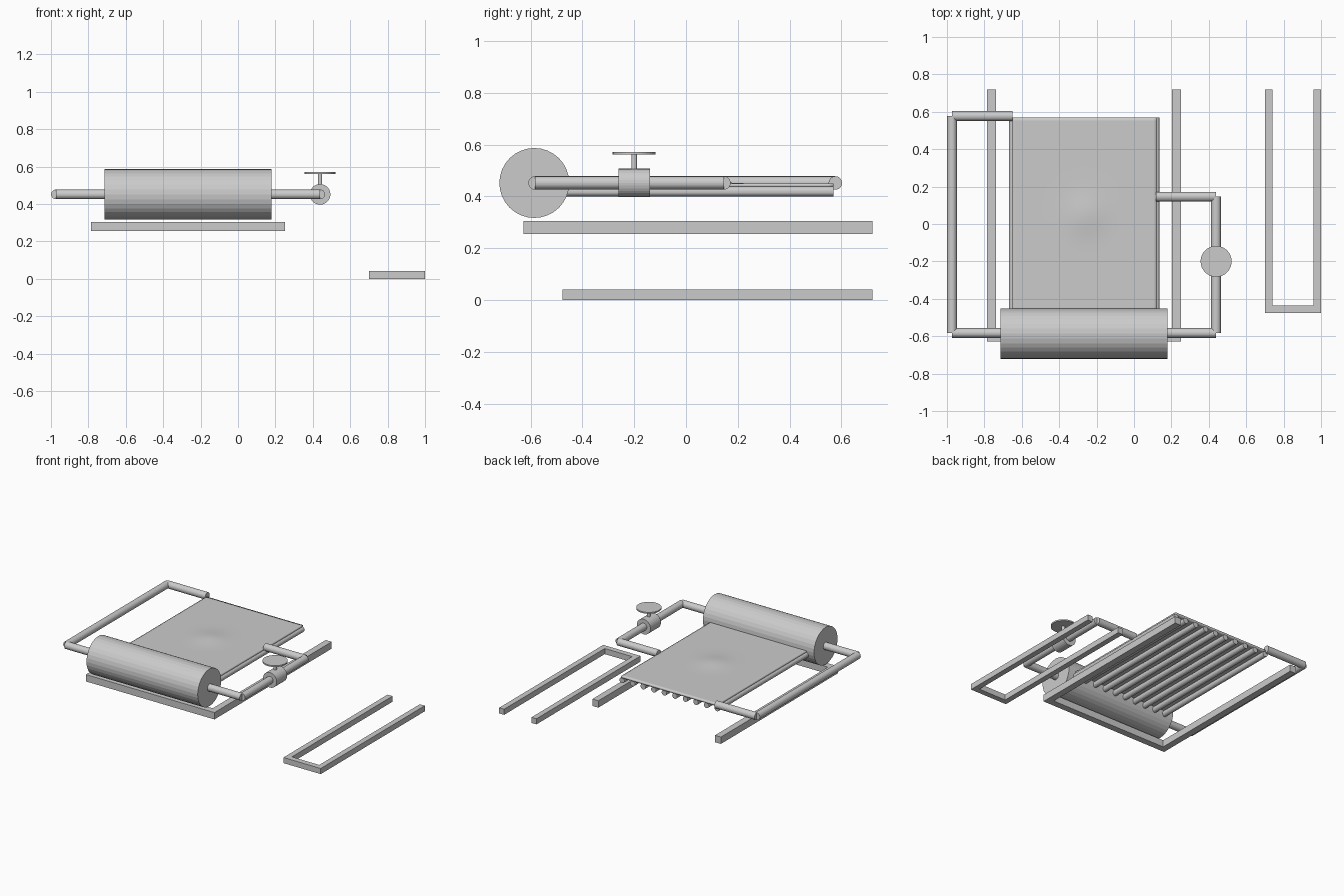
import bpy, bmesh, math
from mathutils import Vector

if "Cube" in bpy.data.objects:
    bpy.data.objects.remove(bpy.data.objects["Cube"])


def finish(name, bm):
    bmesh.ops.recalc_face_normals(bm, faces=bm.faces[:])
    me = bpy.data.meshes.new(name)
    bm.to_mesh(me)
    bm.free()
    ob = bpy.data.objects.new(name, me)
    bpy.context.collection.objects.link(ob)
    return ob


def rod(name, a, b, r, sides=32):
    """Capped cylinder between two points."""
    a, b = Vector(a), Vector(b)
    d = b - a
    bm = bmesh.new()
    bmesh.ops.create_cone(bm, cap_ends=True, segments=sides, radius1=r, radius2=r, depth=d.length)
    bmesh.ops.rotate(bm, verts=bm.verts, matrix=Vector((0, 0, 1)).rotation_difference(d).to_matrix())
    bmesh.ops.translate(bm, verts=bm.verts, vec=(a + b) / 2)
    return finish(name, bm)


def u_frame(name, x0, x1, y0, y1, z0, z1, w):
    """Flat U-shaped frame, open at the back."""
    pts = [(x0, y0), (x1, y0), (x1, y1), (x1 - w, y1),
           (x1 - w, y0 + w), (x0 + w, y0 + w), (x0 + w, y1), (x0, y1)]
    bm = bmesh.new()
    face = bm.faces.new([bm.verts.new((x, y, z0)) for x, y in pts])
    ext = bmesh.ops.extrude_face_region(bm, geom=[face])
    top = [v for v in ext["geom"] if isinstance(v, bmesh.types.BMVert)]
    bmesh.ops.translate(bm, verts=top, vec=(0, 0, z1 - z0))
    return finish(name, bm)


Z = 0.452      # height of the pipework
R = 0.026      # pipe radius

# Support frames
u_frame("upper_frame", -0.785, 0.25, -0.628, 0.72, 0.255, 0.305, 0.048)
u_frame("ground_frame", 0.70, 1.0, -0.477, 0.72, 0.0, 0.041, 0.04)

# Storage tank
rod("tank", (-0.715, -0.586, Z), (0.18, -0.586, Z), 0.135)

# Pipe loops on either side of the tank
paths = {
    "left_pipe": [(-0.70, -0.583), (-0.973, -0.583), (-0.973, 0.577), (-0.65, 0.577)],
    "right_pipe": [(0.17, -0.583), (0.439, -0.583), (0.439, 0.146), (0.118, 0.146)],
}
for name, p in paths.items():
    for i in range(3):
        rod(f"{name}_{i + 1}", (*p[i], Z), (*p[i + 1], Z), R)

# Valve with stem and hand wheel
rod("valve_body", (0.439, -0.26, Z), (0.439, -0.14, Z), 0.055)
rod("valve_stem", (0.439, -0.2, 0.48), (0.439, -0.2, 0.566), 0.011)
rod("valve_wheel", (0.439, -0.2, 0.562), (0.439, -0.2, 0.572), 0.083)

# Collector plate with a soft bulge in the middle
bm = bmesh.new()
bmesh.ops.create_grid(bm, x_segments=40, y_segments=52, size=0.5)
for v in bm.verts:
    x, y = -0.265 + v.co.x * 0.775, 0.053 + v.co.y * 1.035
    d2 = (x + 0.26) ** 2 + (y - 0.05) ** 2
    v.co = (x, y, 0.45 + 0.012 * math.exp(-d2 / (2 * 0.075 ** 2)))
plate = finish("collector_plate", bm)
solid = plate.modifiers.new("thickness", "SOLIDIFY")
solid.thickness = 0.014
solid.offset = -1
bpy.context.view_layer.objects.active = plate
plate.select_set(True)
bpy.ops.object.shade_smooth_by_angle(angle=math.radians(30))

# Row of riser tubes under the plate
N = 10
for i in range(N):
    x = -0.648 + i * 0.765 / (N - 1)
    rod(f"riser_tube_{i + 1}", (x, -0.47, 0.419), (x, 0.57, 0.419), 0.02, 24)
